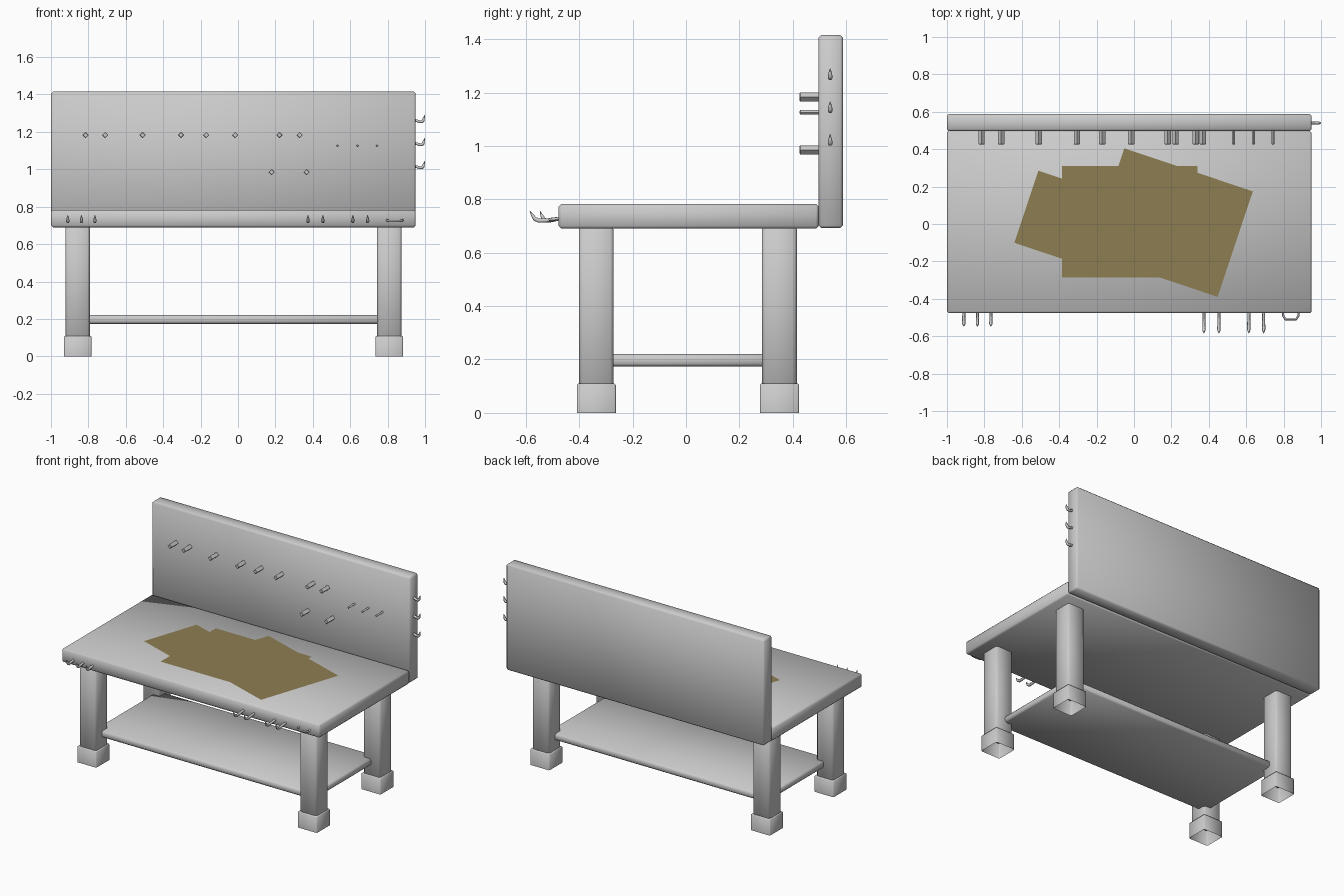
import bpy, bmesh, math
from mathutils import Matrix

if "Cube" in bpy.data.objects:
    bpy.data.objects.remove(bpy.data.objects["Cube"])


def link(name, bm):
    mesh = bpy.data.meshes.new(name)
    bm.to_mesh(mesh)
    bm.free()
    ob = bpy.data.objects.new(name, mesh)
    bpy.context.collection.objects.link(ob)
    return ob


def smooth(ob, angle):
    bpy.ops.object.select_all(action='DESELECT')
    bpy.context.view_layer.objects.active = ob
    ob.select_set(True)
    bpy.ops.object.shade_smooth_by_angle(angle=math.radians(angle))


def box(name, x, y, z, bevel=0.01, open_bottom=False):
    """Bevelled box from (min, max) ranges."""
    bm = bmesh.new()
    bmesh.ops.create_cube(bm, size=1)
    for v in bm.verts:
        v.co = [r[0] + (c + 0.5) * (r[1] - r[0]) for c, r in zip(v.co, (x, y, z))]
    bmesh.ops.bevel(bm, geom=bm.edges[:], offset=bevel, segments=1,
                    affect='EDGES', profile=0.5)
    if open_bottom:
        low = [f for f in bm.faces if f.normal.z < -0.5]
        bmesh.ops.delete(bm, geom=low, context='FACES')
        for v in bm.verts:
            if v.co.z < z[0] + bevel * 1.5:
                v.co.z = z[0]
    ob = link(name, bm)
    smooth(ob, 60)
    return ob


def peg(name, x, z, r):
    """Four-sided peg sticking out of the back board."""
    bm = bmesh.new()
    bmesh.ops.create_cone(bm, cap_ends=True, segments=4, radius1=r, radius2=r, depth=0.075,
                          matrix=Matrix.Translation((x, 0.4625, z)) @ Matrix.Rotation(math.pi / 2, 4, 'X'))
    tip = [e for e in bm.edges if all(v.co.y < 0.43 for v in e.verts)]
    bmesh.ops.bevel(bm, geom=tip, offset=0.003, segments=1, affect='EDGES')
    return link(name, bm)


def rod(name, pts, radii):
    """Thin bent rod through the points, with a radius at each point."""
    cu = bpy.data.curves.new(name, 'CURVE')
    cu.dimensions = '3D'
    cu.bevel_depth = 1.0
    cu.bevel_resolution = 1
    cu.use_fill_caps = True
    sp = cu.splines.new('POLY')
    sp.points.add(len(pts) - 1)
    for p, co, r in zip(sp.points, pts, radii):
        p.co = (*co, 1)
        p.radius = r
    ob = bpy.data.objects.new(name, cu)
    bpy.context.collection.objects.link(ob)
    return ob


def paper(name, cx, cy, w, h, deg, z, mat):
    bm = bmesh.new()
    bmesh.ops.create_grid(bm, x_segments=1, y_segments=1, size=0.5,
                          matrix=Matrix.Translation((cx, cy, z))
                          @ Matrix.Rotation(math.radians(deg), 4, 'Z')
                          @ Matrix.Diagonal((w, h, 1, 1)))
    ob = link(name, bm)
    ob.data.materials.append(mat)


# Work surface, back board and lower shelf
box("table_top", (-1, 0.95), (-0.477, 0.497), (0.69, 0.783))
box("back_board", (-1, 0.95), (0.497, 0.588), (0.692, 1.415))
box("lower_shelf", (-0.85, 0.805), (-0.335, 0.35), (0.174, 0.22))

# Legs with open-bottomed feet
for sx, cx in (("left", -0.857), ("right", 0.809)):
    for sy, cy in (("front", -0.336), ("back", 0.35)):
        box(f"{sy}_{sx}_leg", (cx - 0.065, cx + 0.065), (cy - 0.065, cy + 0.065), (0.09, 0.7), 0.012)
        box(f"{sy}_{sx}_foot", (cx - 0.073, cx + 0.073), (cy - 0.073, cy + 0.073), (0, 0.11), 0.005, True)

# Pegs on the back board
for i, x in enumerate((-0.815, -0.71, -0.51, -0.305, -0.17, -0.015, 0.222, 0.33)):
    peg(f"upper_peg_{i}", x, 1.183, 0.017)
for i, x in enumerate((0.18, 0.367)):
    peg(f"lower_peg_{i}", x, 0.985, 0.017)
for i, x in enumerate((0.533, 0.638, 0.744)):
    peg(f"small_peg_{i}", x, 1.126, 0.008)

# Hook profile: distance along its reach, height above the base, radius
HOOK = ((-0.02, 0.008, 0.008), (0.45, 0.001, 0.0085), (0.7, 0.0, 0.009),
        (0.83, 0.007, 0.009), (0.91, 0.02, 0.006), (1.0, 0.036, 0.001))
RADII = [h[2] for h in HOOK]

# Hooks along the front edge
for i, (x, reach) in enumerate([(x, 0.072) for x in (-0.91, -0.837, -0.765)]
                               + [(x, 0.11) for x in (0.374, 0.454, 0.614, 0.693)]):
    rod(f"front_hook_{i}", [(x, -0.475 - d * reach, 0.72 + h) for d, h, _ in HOOK], RADII)

# Hooks on the right end of the back board
for i, z in enumerate((1.254, 1.131, 1.008)):
    rod(f"side_hook_{i}", [(0.948 + d * 0.05, 0.54, z + h) for d, h, _ in HOOK], RADII)

# Small loop handle on the front edge
rod("towel_loop", [(0.797, -0.465, 0.729), (0.797, -0.49, 0.727), (0.81, -0.51, 0.724), (0.866, -0.51, 0.724),
                   (0.879, -0.49, 0.727), (0.879, -0.465, 0.729)], [0.006] * 6)

# Paper sheets on the table
tan = bpy.data.materials.new("paper_tan")
tan.diffuse_color = (0.27, 0.21, 0.085, 1)
tan.use_nodes = True
tan.node_tree.nodes["Principled BSDF"].inputs["Base Color"].default_value = tan.diffuse_color
paper("paper_middle", -0.0225, 0.0125, 0.725, 0.595, 0, 0.7845, tan)
paper("paper_right", 0.1975, 0.0075, 0.725, 0.595, -18.5, 0.786, tan)
paper("paper_left", -0.341, 0.0137, 0.495, 0.406, -18.5, 0.7852, tan)
